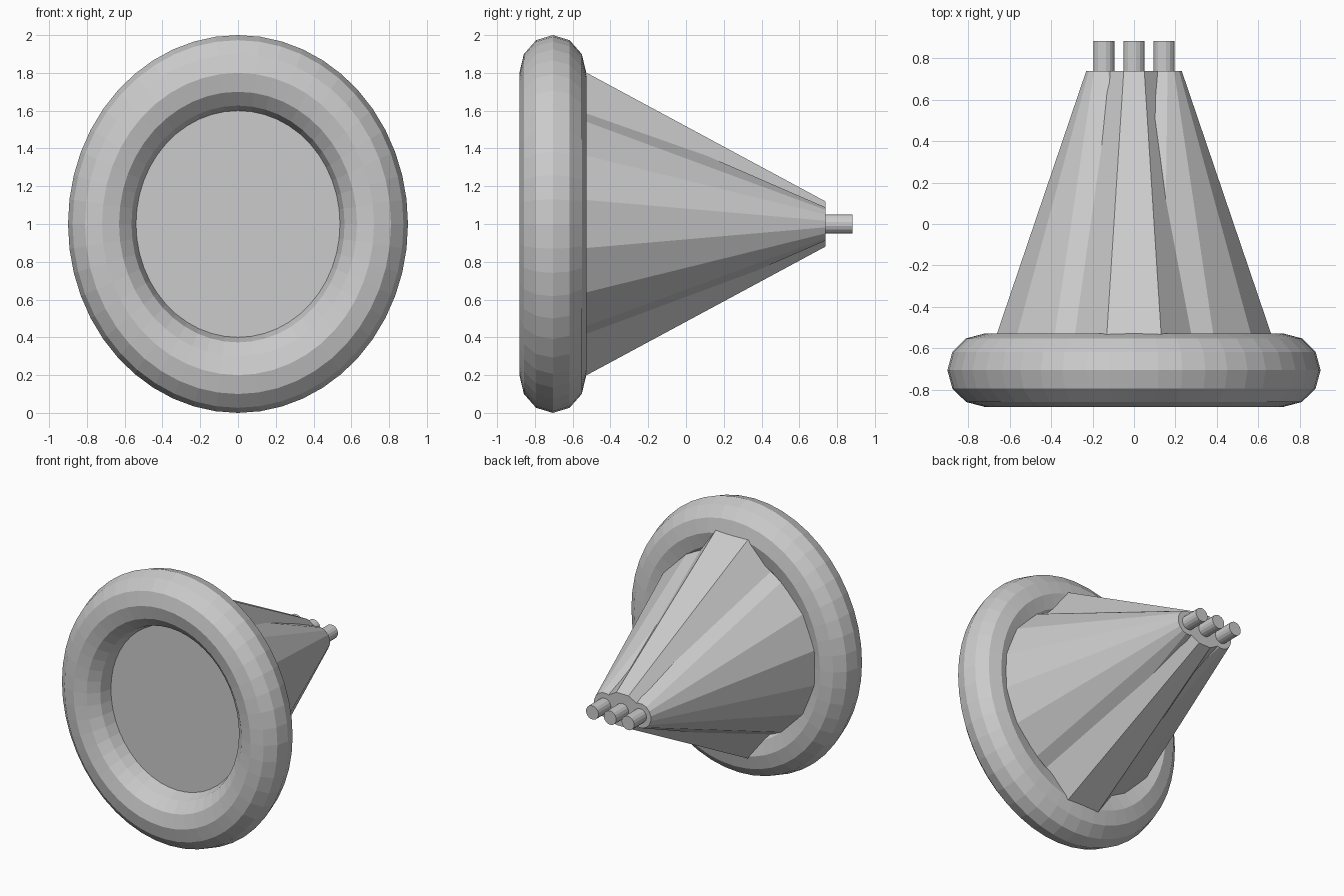
import bpy, bmesh, math

if "Cube" in bpy.data.objects:
    bpy.data.objects.remove(bpy.data.objects["Cube"])

RING_Y, TIP_Y, PIN_Y = -0.705, 0.738, 0.882


def frustum(name, sides, y0, y1, base, tip):
    """Capped tube along y; base and tip are (centre x, radius x, radius z)."""
    bm = bmesh.new()
    loops = []
    for y, (cx, rx, rz) in ((y0, base), (y1, tip)):
        loop = []
        for i in range(sides):
            a = math.pi / 2 + (i + 0.5) * 2 * math.pi / sides
            loop.append(bm.verts.new((cx + rx * math.cos(a), y, 1 + rz * math.sin(a))))
        loops.append(loop)
    for i in range(sides):
        j = (i + 1) % sides
        bm.faces.new((loops[0][i], loops[0][j], loops[1][j], loops[1][i]))
    for loop in loops:
        bm.faces.new(loop)
    bmesh.ops.recalc_face_normals(bm, faces=bm.faces)
    mesh = bpy.data.meshes.new(name)
    bm.to_mesh(mesh)
    bm.free()
    obj = bpy.data.objects.new(name, mesh)
    bpy.context.collection.objects.link(obj)
    return obj


# Oval front ring
bpy.ops.mesh.primitive_torus_add(major_segments=48, minor_segments=12,
                                 major_radius=0.8, minor_radius=0.2,
                                 location=(0, RING_Y, 1), rotation=(math.pi / 2, 0, 0))
ring = bpy.context.object
ring.name = "front_ring"
ring.scale = (0.9, 1, 0.885)

# Central cone forming the top and bottom ridges
frustum("centre_cone", 10, RING_Y, TIP_Y, (0, 0.46, 0.943), (0, 0.16, 0.126))

# Side cones share an oval base and narrow to separate tips; three rear pins
for label, s in (("left", -1), ("centre", 0), ("right", 1)):
    if s:
        frustum(label + "_cone", 16, RING_Y, TIP_Y,
                (0, 0.735, 0.73), (s * 0.145, 0.087, 0.09))
    frustum(label + "_pin", 16, TIP_Y - 0.02, PIN_Y,
            (s * 0.145, 0.051, 0.051), (s * 0.145, 0.051, 0.051))
